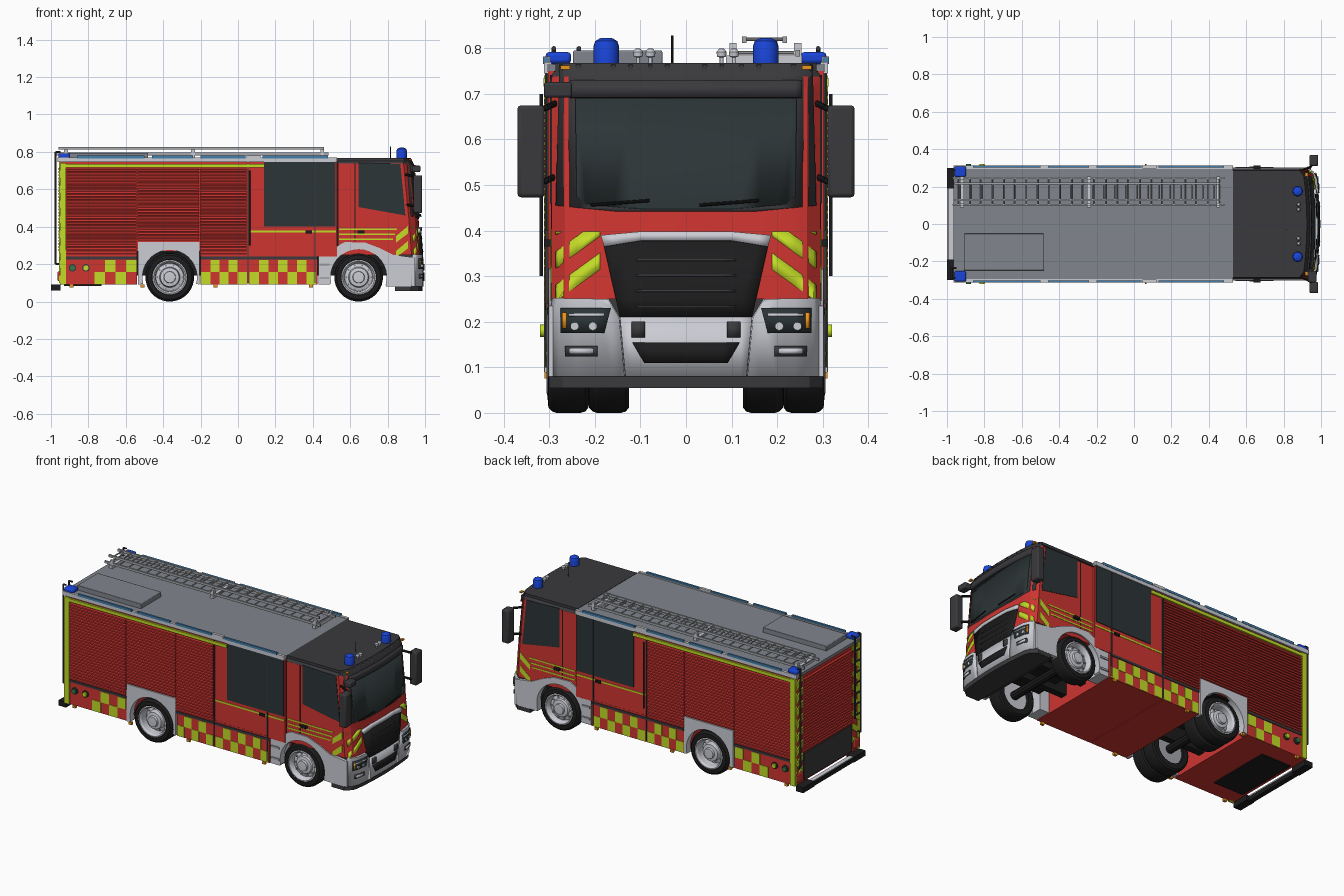
import bpy, bmesh, math
from mathutils import Vector

if "Cube" in bpy.data.objects:
    bpy.data.objects.remove(bpy.data.objects["Cube"])

COL = dict(red=(.62, .035, .03), yellow=(.55, .72, .02), glass=(.025, .035, .037), dark=(.042, .042, .047),
           black=(.012, .012, .013), silver=(.6, .61, .66), roof=(.22, .235, .265), blue=(.01, .06, .7),
           strip=(.06, .22, .42), amber=(.85, .3, .01), green=(.03, .2, .06), steel=(.38, .39, .41))
MAT = {}
for k, c in COL.items():
    MAT[k] = bpy.data.materials.new(k)
    MAT[k].diffuse_color = (*c, 1)

def finish(name, bm, mat, mirror=False, bevel=0, solid=0):
    if not solid:
        bmesh.ops.recalc_face_normals(bm, faces=bm.faces)
    me = bpy.data.meshes.new(name)
    bm.to_mesh(me)
    bm.free()
    ob = bpy.data.objects.new(name, me)
    bpy.context.collection.objects.link(ob)
    me.materials.append(MAT[mat])
    if solid:
        m = ob.modifiers.new("solid", 'SOLIDIFY')
        m.thickness, m.offset = solid, -1
    if bevel:
        m = ob.modifiers.new("bevel", 'BEVEL')
        m.width, m.segments = bevel, 2
    if mirror:
        m = ob.modifiers.new("mirror", 'MIRROR')
        m.use_axis = (False, True, False)
    return ob

def prism(name, pts, axis, a, b, mat, mirror=False, bevel=0):
    """Extrude a 2D outline: axis x takes (y,z), axis y takes (x,z), axis z takes (x,y)."""
    put = {'x': lambda p: (a, *p), 'y': lambda p: (p[0], a, p[1]), 'z': lambda p: (*p, a)}[axis]
    bm = bmesh.new()
    f = bm.faces.new([bm.verts.new(put(p)) for p in pts])
    r = bmesh.ops.extrude_face_region(bm, geom=[f])
    d = Vector([(b - a) * (axis == k) for k in 'xyz'])
    bmesh.ops.translate(bm, vec=d, verts=[v for v in r['geom'] if isinstance(v, bmesh.types.BMVert)])
    return finish(name, bm, mat, mirror, bevel)

def box(name, x0, x1, y0, y1, z0, z1, mat, mirror=False, bevel=0):
    return prism(name, [(x0, y0), (x1, y0), (x1, y1), (x0, y1)], 'z', z0, z1, mat, mirror, bevel)

def tube(name, pts, r, mat, mirror=False, seg=10):
    """Straight round bars through the given points."""
    bm = bmesh.new()
    for p, q in zip(pts, pts[1:]):
        p, q = Vector(p), Vector(q)
        M = (q - p).to_track_quat('Z', 'Y').to_matrix().to_4x4()
        M.translation = (p + q) / 2
        bmesh.ops.create_cone(bm, cap_ends=True, segments=seg, radius1=r, radius2=r, depth=(q - p).length, matrix=M)
    return finish(name, bm, mat, mirror)

def lathe(name, prof, cent, axis, mat, mirror=False, steps=40):
    """Spin a closed or axis-to-axis profile of (radius, position along axis)."""
    bm = bmesh.new()
    cx, cy, cz = cent
    vs = [bm.verts.new((cx + r, cy + h, cz) if axis == 'y' else (cx + r, cy, cz + h)) for r, h in prof]
    es = [bm.edges.new(e) for e in zip(vs, vs[1:])]
    bmesh.ops.spin(bm, geom=vs + es, cent=cent, axis=(0, 1, 0) if axis == 'y' else (0, 0, 1), steps=steps, angle=2 * math.pi)
    bmesh.ops.remove_doubles(bm, verts=bm.verts, dist=1e-5)
    return finish(name, bm, mat, mirror)

# Curved cab nose: x as a function of height and width
NOSE = [(.05, .98), (.25, .98), (.45, .965), (.735, .937), (.77, .92)]
def nose_x(y, z):
    x = NOSE[0][1]
    for (z0, x0), (z1, x1) in zip(NOSE, NOSE[1:]):
        if z >= z0:
            x = x0 + (x1 - x0) * (z - z0) / (z1 - z0)
    return x - .25 * y * y - 15 * max(0, abs(y) - .25) ** 2

def cab_shell(name, zs, back, mat, grow=0.):
    """Loft of plan outlines following the nose curve."""
    bm, rings = bmesh.new(), []
    for z in zs:
        w = .295 - (.012 if z > .75 else 0) + grow
        ys = [-w + 2 * w * i / 20 for i in range(21)]
        out = [(back, -w)] + [(nose_x(y, z) + grow, y) for y in ys] + [(back, w)]
        rings.append([bm.verts.new((*p, z)) for p in out])
    for a, b in zip(rings, rings[1:]):
        for i in range(len(a)):
            j = (i + 1) % len(a)
            bm.faces.new((a[i], a[j], b[j], b[i]))
    bm.faces.new(rings[0])
    bm.faces.new(rings[-1])
    return finish(name, bm, mat)

def nose_panel(name, pts, mat, off, thick=.02, mirror=False, clip=None):
    """Flat (y,z) outline draped over the nose."""
    bm = bmesh.new()
    bm.faces.new([bm.verts.new((0, *p)) for p in pts])
    cuts = [((0, y / 100, 0), (0, 1, 0)) for y in range(-28, 29, 4)] + [((0, 0, z), (0, 0, 1)) for z, _ in NOSE[1:4]]
    for co, no in cuts:
        bmesh.ops.bisect_plane(bm, geom=bm.verts[:] + bm.edges[:] + bm.faces[:], plane_co=co, plane_no=no)
    for z, s in zip(clip or (), (-1, 1)):
        bmesh.ops.bisect_plane(bm, geom=bm.verts[:] + bm.edges[:] + bm.faces[:], plane_co=(0, 0, z), plane_no=(0, 0, s), clear_outer=True)
    for v in bm.verts:
        v.co.x = nose_x(v.co.y, v.co.z) + off
    bm.normal_update()
    for f in bm.faces:
        if f.normal.x < 0:
            f.normal_flip()
    return finish(name, bm, mat, mirror, solid=thick)

def rect(y0, y1, z0, z1):
    return [(y0, z0), (y1, z0), (y1, z1), (y0, z1)]

def slats(base, out, z0, z1, n):
    p, h = [(base, z1), (base, z0)], (z1 - z0) / n
    for i in range(n):
        p += [(out, z0 + i * h), (out, z0 + (i + .55) * h), (out - (out - base) * .6, z0 + (i + .8) * h), (out - (out - base) * .6, z0 + (i + .999) * h)]
    return p

def arc(cx, cz, r, a0, a1, n=20):
    return [(cx + r * math.cos(math.radians(a0 + (a1 - a0) * i / n)), cz + r * math.sin(math.radians(a0 + (a1 - a0) * i / n))) for i in range(n + 1)]

# Rear equipment body and crew compartment
box("equipment_body", -.95, .05, -.302, .302, .27, .75, 'red')
box("crew_body", .053, .53, -.303, .303, .24, .75, 'red')
for i, (a, b) in enumerate([(-.95, -.54), (-.2, .05), (.055, .425)]):
    box(f"lower_locker_{i}", a, b, -.304, .304, .09, .275 if i < 2 else .25, 'red')
    box(f"locker_seam_{i}", a, b, .29, .308, .226, .24, 'dark', True)
box("roof_deck", -.965, .53, -.305, .305, .748, .766, 'roof')
box("roof_edge", -.965, .53, .295, .312, .745, .77, 'silver', True)
box("cab_gap", .526, .536, -.29, .29, .25, .75, 'black')
# Roller shutters
for i, (a, b, z) in enumerate([(-.918, -.543, .245), (-.537, -.208, .325), (-.202, .045, .245)]):
    prism(f"side_shutter_{i}", slats(.295, .311, z, .712, round((.712 - z) / .0165)), 'x', a, b, 'red', True)
prism("rear_shutter", slats(-.945, -.96, .27, .72, 27), 'y', -.232, .232, 'red')
box("rear_lower_panel", -.957, -.93, -.232, .232, .1, .26, 'dark')
box("rear_floor_plate", -.93, -.73, -.2, .2, .084, .1, 'black')
# Yellow edging and chequers
box("rear_corner_band", -.953, -.92, .29, .312, .09, .74, 'yellow', True)
box("top_band", -.92, .14, .29, .3125, .716, .735, 'yellow', True)
box("crew_band", .06, .525, .29, .305, .37, .38, 'yellow', True)
for i, z in enumerate((.33, .355, .383)):
    box(f"cab_band_{i}", .54, .83 + .01 * i, .28, .297, z, z + .008, 'yellow', True)
for s, (a, n) in enumerate([(-.768, 4), (-.197, 5), (.062, 7)]):
    w = (.225, .244, .355)[s] / n
    for i in range(n):
        j = i % 2
        box(f"chequer_{s}_{i}", a + i * w, a + (i + 1) * w, .29, .3065, .092 + .065 * j, .157 + .065 * j, 'yellow', True)
for k in range(8):
    z = .15 + k * .08
    prism(f"rear_chevron_{k}", [(.238, z), (.305, z - .05), (.305, z - .01), (.238, z + .04)], 'x', -.957, -.94, 'yellow', True)
# Crew door glass, seams and handles
box("crew_door_window", .14, .408, .29, .307, .4, .748, 'glass', True)
box("crew_fixed_window", .414, .522, .29, .307, .4, .748, 'glass', True)
for i, x in enumerate((.05, .409)):
    box(f"door_seam_{i}", x, x + .006, .29, .309, .1, .745, 'dark', True)
tube("crew_handrail", [(.063, .318, .3), (.063, .318, .7)], .004, 'dark', True)
for i, x in enumerate((.36, .64)):
    box(f"door_handle_{i}", x, x + .035, .29, .312, .365, .38, 'black', True)
for i, (x, m) in enumerate([(-.885, 'green'), (-.813, 'yellow')]):
    tube(f"locker_port_rim_{i}", [(x, .3, .18), (x, .312, .18)], .02, 'dark', True, 20)
    tube(f"locker_port_{i}", [(x, .3, .18), (x, .32, .18)], .014, m, True, 20)
for i, x in enumerate((-.9, -.52, -.13, .38)):
    box(f"marker_lamp_{i}", x, x + .02, .295, .31, .075, .09, 'amber', True)

# Cab
cab_shell("cab_body", [.25, .45, .7, .735, .755], .536, 'red')
cab_shell("cab_roof", [.738, .752, .768], .53, 'dark', .003)
cab_shell("cab_lower", [.08, .25], .8, 'dark', -.01)
cab_shell("bumper_lip", [.055, .08], .84, 'dark', .006)
prism("cab_side_window", [(.645, .505), (.895, .46), (.868, .735), (.645, .742)], 'y', .28, .298, 'glass', True)
box("cab_door_seam", .622, .627, .28, .2965, .32, .74, 'black', True)
for i, z in enumerate((.235, .315)):
    prism(f"cab_side_chevron_{i}", [(.845, z), (.91, z + .05), (.91, z + .09), (.845, z + .035)], 'y', .28, .297, 'yellow', True)
nose_panel("windscreen_frame", [(-.286, .455), (-.15, .442), (.15, .442), (.286, .455), (.278, .765), (-.278, .765)], 'dark', .003)
nose_panel("windscreen", [(-.24, .475), (-.22, .458), (-.1, .447), (.1, .447), (.22, .458), (.24, .475), (.243, .69), (-.243, .69)], 'glass', .006)
nose_panel("sun_visor", rect(-.255, .255, .692, .73), 'dark', .012)
for k in range(4):
    z = .315 + k * .073
    nose_panel(f"front_chevron_{k}", [(.189, z), (.286, z - .07), (.286, z - .034), (.189, z + .036)], 'yellow', .003, mirror=True, clip=(.25, .398))
nose_panel("grille", [(-.185, .388), (.185, .388), (.145, .21), (-.145, .21)], 'black', .01)
nose_panel("grille_trim", [(-.187, .39), (-.18, .365), (-.1, .378), (.1, .378), (.18, .365), (.187, .39), (.1, .398), (-.1, .398)], 'silver', .014)
for i in range(4):
    nose_panel(f"grille_bar_{i}", rect(-.11, .11, .232 + i * .034, .236 + i * .034), 'dark', .013)
# Bumper and lights
nose_panel("bumper_centre", [(-.145, .21), (.145, .21), (.133, .08), (-.133, .08)], 'silver', .012, .04)
nose_panel("bumper_corner", [(.147, .21), (.172, .25), (.294, .252), (.303, .2), (.303, .08), (.135, .08)], 'silver', .014, .045, True)
nose_panel("bumper_intake", [(-.118, .155), (.118, .155), (.092, .11), (-.092, .11)], 'black', .016)
nose_panel("headlight", [(.165, .23), (.275, .23), (.275, .175), (.18, .175)], 'glass', .018, mirror=True)
nose_panel("daylight_strip", rect(.18, .258, .212, .218), 'silver', .02, mirror=True)
nose_panel("indicator", rect(.266, .272, .185, .22), 'amber', .021, mirror=True)
for i, y in enumerate((.205, .245)):
    tube(f"headlamp_{i}", [(.95, y, .19), (nose_x(y, .19) + .021, y, .19)], .009, 'silver', True, 16)
nose_panel("fog_lamp_frame", rect(.195, .265, .124, .147), 'dark', .018, mirror=True)
nose_panel("fog_lamp", rect(.203, .257, .13, .141), 'silver', .02, mirror=True)
nose_panel("tow_cover", rect(.09, .12, .165, .2), 'dark', .018, mirror=True)
for i, y in enumerate((.16, -.08)):
    tube(f"wiper_{i}", [(nose_x(y - .13, .455) + .014, y - .13, .456), (nose_x(y, .464) + .014, y, .466)], .0035, 'black')
# Mirrors
box("side_mirror", .938, .985, .31, .37, .473, .675, 'dark', True, .008)
for i, z in enumerate((.66, .5)):
    tube(f"mirror_arm_{i}", [(.89, .285, z + .02), (.945, .305, z + .01), (.96, .335, z)], .007, 'black', True)
box("kerb_mirror", .93, .975, -.312, -.25, .692, .726, 'dark', False, .006)

# Wheel arches and steps
prism("front_fender", [(.487, .09), (.487, .235), (.52, .29), (.57, .318), (.68, .315), (.76, .285), (.83, .25), (.945, .235), (.945, .08), (.79, .08)]
      + arc(.645, .13, .15, -15, 192), 'y', .262, .302, 'silver', True)
prism("rear_arch_panel", [(-.535, .09), (-.535, .317), (-.205, .317), (-.205, .09)] + arc(-.365, .13, .146, -14, 194), 'y', .27, .31, 'silver', True)
box("cab_step", .43, .492, .2, .3, .09, .25, 'silver', True)
for i, z in enumerate((.12, .19)):
    box(f"step_tread_{i}", .435, .49, .25, .306, z, z + .012, 'steel', True)
# Chassis, axles and wheels
box("chassis_rail", -.56, .9, .06, .1, .14, .28, 'black', True)
box("front_wheel_housing", .5, .85, -.2, .2, .18, .27, 'black')
box("rear_wheel_housing", -.54, -.2, -.295, .295, .262, .275, 'black')
TYRE = [(.086, 0), (.118, 0), (.127, .007), (.13, .018), (.13, .07), (.127, .08), (.118, .088), (.095, .09), (.086, .084), (.086, 0)]
for n, x in (("front", .645), ("rear", -.365)):
    h = 0 if n == "front" else -.022
    tube(f"{n}_axle", [(x, -.25, .13), (x, .25, .13)], .025, 'black')
    lathe(f"{n}_tyre", TYRE, (x, .214, .13), 'y', 'black', True)
    lathe(f"{n}_rim", [(0, .02), (.088, .02), (.093, .09), (.086, .092), (.078, .082), (.074, .06 + h), (.055, .066 + h), (.05, .075), (.032, .078), (.03, .092), (0, .094)],
          (x, .214, .13), 'y', 'silver', True)
    for i in range(10):
        a = i * math.pi / 5
        px, pz = x + .064 * math.cos(a), .13 + .064 * math.sin(a)
        tube(f"{n}_wheel_nut_{i}", [(px, .26, pz), (px, .284 + h, pz)], .005, 'steel', True, 6)
lathe("rear_inner_tyre", TYRE, (-.365, .125, .13), 'y', 'black', True)
tube("rear_inner_hub", [(-.365, .14, .13), (-.365, .2, .13)], .087, 'steel', True, 32)

# Roof equipment: locker, ladder, beacons and rails
box("roof_locker", -.91, -.48, -.248, -.052, .76, .795, 'roof', False, .003)
for n, ys, z, x0, x1 in (("lower", (.103, .245), .79, -.97, .485), ("upper", (.128, .217), .82, -.96, .46)):
    for i, y in enumerate(ys):
        box(f"{n}_ladder_rail_{i}", x0, x1, y - .005, y + .005, z - .008, z + .006, 'steel')
    for i in range(24):
        x = x0 + .03 + i * (x1 - x0 - .06) / 23
        tube(f"{n}_ladder_rung_{i}", [(x, ys[0], z), (x, ys[1], z)], .004, 'steel', seg=8)
for i, x in enumerate((-.93, -.25, .44)):
    box(f"ladder_bracket_{i}", x, x + .02, .088, .255, .765, .784, 'silver')
    for j, y in enumerate((.103, .245)):
        box(f"ladder_clamp_{i}_{j}", x, x + .02, y - .008, y + .008, .765, .812, 'silver')
for i, (a, b) in enumerate([(-.86, -.5), (-.46, -.24), (-.2, .04), (.13, .48)]):
    box(f"roof_light_strip_{i}", a, b, .302, .314, .766, .78, 'strip', True)
box("roof_rail_joint", .045, .12, .298, .314, .766, .782, 'silver', True)
lathe("cab_beacon", [(0, 0), (.028, 0), (.028, .038), (.024, .05), (.014, .056), (0, .057)], (.875, .175, .766), 'z', 'blue', True, 24)
box("rear_beacon", -.96, -.898, .252, .308, .766, .792, 'blue', True, .008)
for i, y in enumerate((.078, .105)):
    lathe(f"roof_horn_{i}", [(0, 0), (.004, 0), (.004, .014), (.01, .016), (.011, .026), (.006, .033), (0, .034)], (.88, y, .766), 'z', 'silver', True, 16)
tube("antenna", [(.815, -.03, .765), (.815, -.03, .828)], .0025, 'black', seg=8)
box("roof_marker", .915, .93, .255, .275, .754, .762, 'amber', True)

# Rear bumper, grab rails and access ladder
box("rear_bumper_end", -1, -.95, .19, .3, .058, .09, 'black', True)
box("rear_bumper_bar", -.998, -.968, -.2, .2, .06, .085, 'black')
box("rear_bumper_tread", -.992, -.965, -.19, .19, .083, .09, 'silver')
tube("rear_handrail", [(-.955, .29, .2), (-.975, .29, .2), (-.975, .29, .8), (-.955, .29, .8)], .005, 'dark', True)
tube("access_ladder_rail", [(-.975, -.235, .3), (-.975, -.235, .8), (-.95, -.235, .8)], .005, 'dark')
for i in range(7):
    tube(f"access_rung_{i}", [(-.975, -.29, .32 + i * .065), (-.975, -.235, .32 + i * .065)], .005, 'dark')
box("rear_lamp", -.965, -.95, .245, .3, .11, .16, 'red', True, .004)

# Smooth shading with sharp edges kept
for ob in bpy.context.scene.objects:
    ob.select_set(True)
    bpy.context.view_layer.objects.active = ob
bpy.ops.object.shade_smooth_by_angle(angle=math.radians(30))

for m in bpy.data.materials:
    if m.users and not m.is_grease_pencil:
        m.use_nodes = True
        m.node_tree.nodes["Principled BSDF"].inputs["Base Color"].default_value = m.diffuse_color
